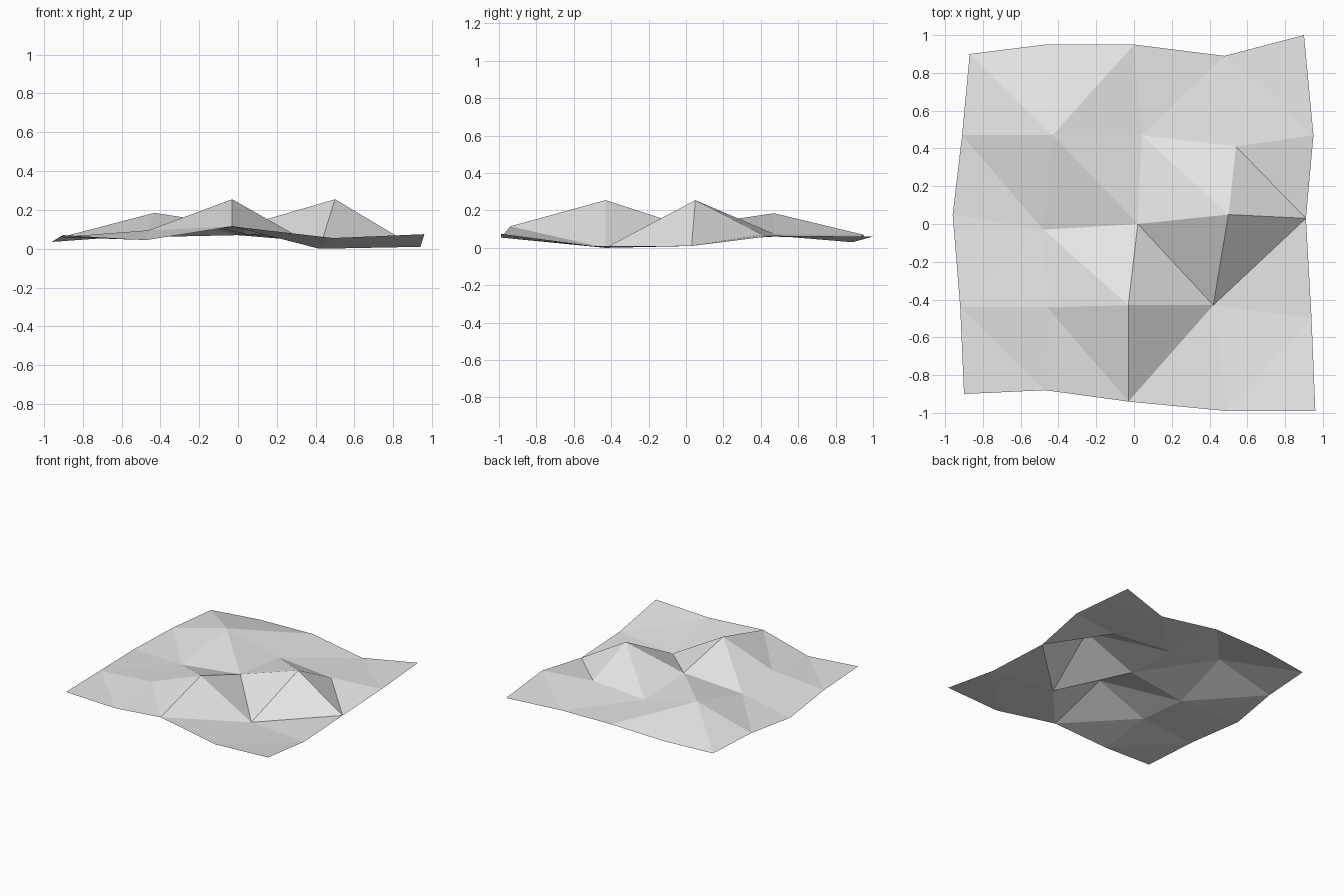
import bpy
import bmesh

# Remove the default cube
cube = bpy.data.objects.get("Cube")
if cube:
    bpy.data.objects.remove(cube, do_unlink=True)


def make_material(name, colour):
    material = bpy.data.materials.new(name)
    material.use_nodes = True
    material.diffuse_color = colour
    shader = material.node_tree.nodes["Principled BSDF"]
    shader.inputs["Base Color"].default_value = colour
    return material


# Terrain control points in hundredths of a unit: rows run back to front,
# each point gives x, y and height
ROWS = [
    [(-87, 90, 5), (-47, 95, 6), (0, 95, 7), (48, 89, 3), (90, 100, 6)],
    [(-91, 47, 6), (-43, 47, 18.5), (4, 47, 7.5), (54, 41, 7), (95, 47, 6.5)],
    [(-96, 5, 3.5), (-48, -3, 7), (2, 0, 11.5), (50, 5, 25.5), (91, 3, 1)],
    [(-92, -44, 6), (-46, -44, 9.5), (-3, -43, 25.5), (42, -43, 0), (94, -50, 1)],
    [(-90, -90, 7), (-47, -88, 4.5), (-3, -94, 11.5), (49, -99, 5.5), (96, -99, 7.5)],
]

# Fold direction of every cell: "\" runs back-left to front-right, "/" the other way
FOLDS = ["\\//\\", "\\\\\\\\", "/\\\\/", "\\\\//"]


def build_terrain(name, rows, folds, material):
    bm = bmesh.new()
    grid = [[bm.verts.new([value / 100 for value in point]) for point in row]
            for row in rows]

    # Split each cell of the sheet into two upward-facing triangles
    for r, line in enumerate(folds):
        for c, fold in enumerate(line):
            back_left, back_right = grid[r][c:c + 2]
            front_left, front_right = grid[r + 1][c:c + 2]
            if fold == "\\":
                bm.faces.new((back_left, front_left, front_right))
                bm.faces.new((back_left, front_right, back_right))
            else:
                bm.faces.new((back_left, front_left, back_right))
                bm.faces.new((back_right, front_left, front_right))

    mesh = bpy.data.meshes.new(name)
    bm.to_mesh(mesh)
    bm.free()
    mesh.materials.append(material)
    terrain = bpy.data.objects.new(name, mesh)
    bpy.context.collection.objects.link(terrain)
    return terrain


light_grey = make_material("light_grey", (0.8, 0.8, 0.8, 1))
build_terrain("terrain_sheet", ROWS, FOLDS, light_grey)
